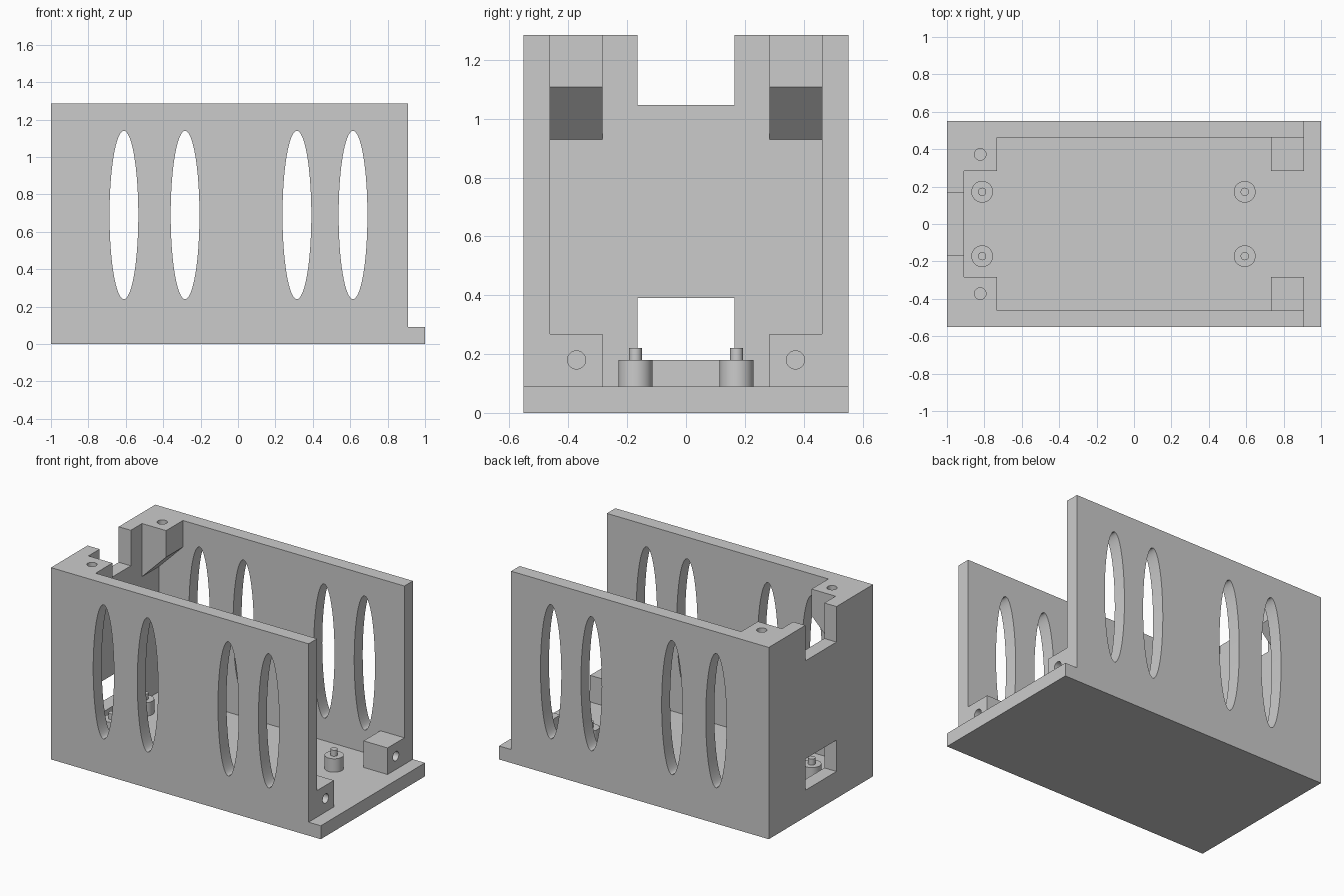
import bpy
import bmesh
import math
from mathutils import Matrix, Vector

cube = bpy.data.objects.get("Cube")
if cube:
    bpy.data.objects.remove(cube, do_unlink=True)

GREY = (0.6, 0.6, 0.6, 1.0)
grey = bpy.data.materials.new("light_grey")
grey.use_nodes = True
grey.diffuse_color = GREY
grey.node_tree.nodes["Principled BSDF"].inputs["Base Color"].default_value = GREY

# Overall dimensions
WALL, FLOOR, HEIGHT, HALF = 0.09, 0.09, 1.285, 0.552
INNER, BACK, FRONT = HALF - WALL, -0.91, 0.91
BLOCK, REACH = 0.178, 0.284        # corner block size, inner side of blocks
OVER = 0.2                         # cutter overshoot


def make(name, bm):
    bmesh.ops.recalc_face_normals(bm, faces=bm.faces)
    mesh = bpy.data.meshes.new(name)
    bm.to_mesh(mesh)
    bm.free()
    mesh.materials.append(grey)
    obj = bpy.data.objects.new(name, mesh)
    bpy.context.collection.objects.link(obj)
    return obj


def prism(name, outline, y0, y1):
    """Extrude an (x, z) outline along y."""
    bm = bmesh.new()
    face = bm.faces.new([bm.verts.new((x, y0, z)) for x, z in outline])
    out = bmesh.ops.extrude_face_region(bm, geom=[face])["geom"]
    verts = [v for v in out if isinstance(v, bmesh.types.BMVert)]
    bmesh.ops.translate(bm, verts=verts, vec=(0, y1 - y0, 0))
    return make(name, bm)


def box(name, x0, x1, y0, y1, z0, z1):
    return prism(name, [(x0, z0), (x1, z0), (x1, z1), (x0, z1)], y0, y1)


def cylinder(name, centre, axis, rx, ry, depth, segments=32):
    bm = bmesh.new()
    turn = Vector((0, 0, 1)).rotation_difference(Vector(axis)).to_matrix().to_4x4()
    matrix = Matrix.Translation(centre) @ turn @ Matrix.Diagonal((rx, ry, depth, 1))
    bmesh.ops.create_cone(bm, cap_ends=True, segments=segments,
                          radius1=1, radius2=1, depth=1, matrix=matrix)
    return make(name, bm)


def activate(obj):
    bpy.ops.object.select_all(action="DESELECT")
    obj.select_set(True)
    bpy.context.view_layer.objects.active = obj


def cut(target, cutter):
    cutter.hide_render = True
    mod = target.modifiers.new("cut", "BOOLEAN")
    mod.operation, mod.solver, mod.object = "DIFFERENCE", "EXACT", cutter
    activate(target)
    bpy.ops.object.modifier_apply(modifier=mod.name)
    bpy.data.objects.remove(cutter, do_unlink=True)


# Interior space, with the four corner blocks left standing
cavity = box("cavity", BACK, 1 + OVER, -INNER, INNER, FLOOR, HEIGHT + OVER)
slope_top = HEIGHT - BLOCK
bracket = [(BACK - OVER, HEIGHT + 2 * OVER), (BACK - OVER, slope_top - BLOCK - OVER),
           (BACK + BLOCK, slope_top), (BACK + BLOCK, HEIGHT + 2 * OVER)]
for side in (-1, 1):
    y0, y1 = sorted((side * REACH, side * (INNER + OVER)))
    cut(cavity, box("foot_block", FRONT - BLOCK, FRONT, y0, y1, 0, FLOOR + BLOCK))
    cut(cavity, prism("top_bracket", bracket, y0, y1))

# Enclosure: floor, two side walls and back wall
case = box("enclosure", -1, 1, -HALF, HALF, 0, HEIGHT)
cut(case, box("front_step", FRONT, 1 + OVER, -1, 1, FLOOR, HEIGHT + OVER))
cut(case, cavity)

# Back wall notch and cable window
cut(case, box("notch", -1 - OVER, BACK + 0.05, -0.165, 0.165, 1.047, HEIGHT + OVER))
cut(case, box("window", -1 - OVER, BACK + 0.05, -0.165, 0.165, 0.18, 0.39))

# Tall oval vents through both side walls
for x in (-0.61, -0.283, 0.315, 0.615):
    cut(case, cylinder("vent", (x, 0, 0.69), (0, 1, 0), 0.077, 0.45, 2, 64))

# Blind screw holes in the corner blocks
for side in (-1, 1):
    y = side * 0.372
    cut(case, cylinder("front_hole", (FRONT, y, 0.18), (1, 0, 0), 0.031, 0.031, 0.25))
    cut(case, cylinder("top_hole", (-0.822, y, HEIGHT), (0, 0, 1), 0.031, 0.031, 0.25))

parts = [case]

# Board standoffs with locating pins
for end, x in (("back", -0.812), ("front", 0.592)):
    for name, y in (("left", 0.172), ("right", -0.172)):
        parts.append(cylinder(f"{end}_{name}_standoff", (x, y, 0.13), (0, 0, 1),
                              0.058, 0.058, 0.1))
        parts.append(cylinder(f"{end}_{name}_pin", (x, y, 0.195), (0, 0, 1),
                              0.022, 0.022, 0.05))

for part in parts:
    activate(part)
    bpy.ops.object.shade_smooth_by_angle(angle=math.radians(30))
